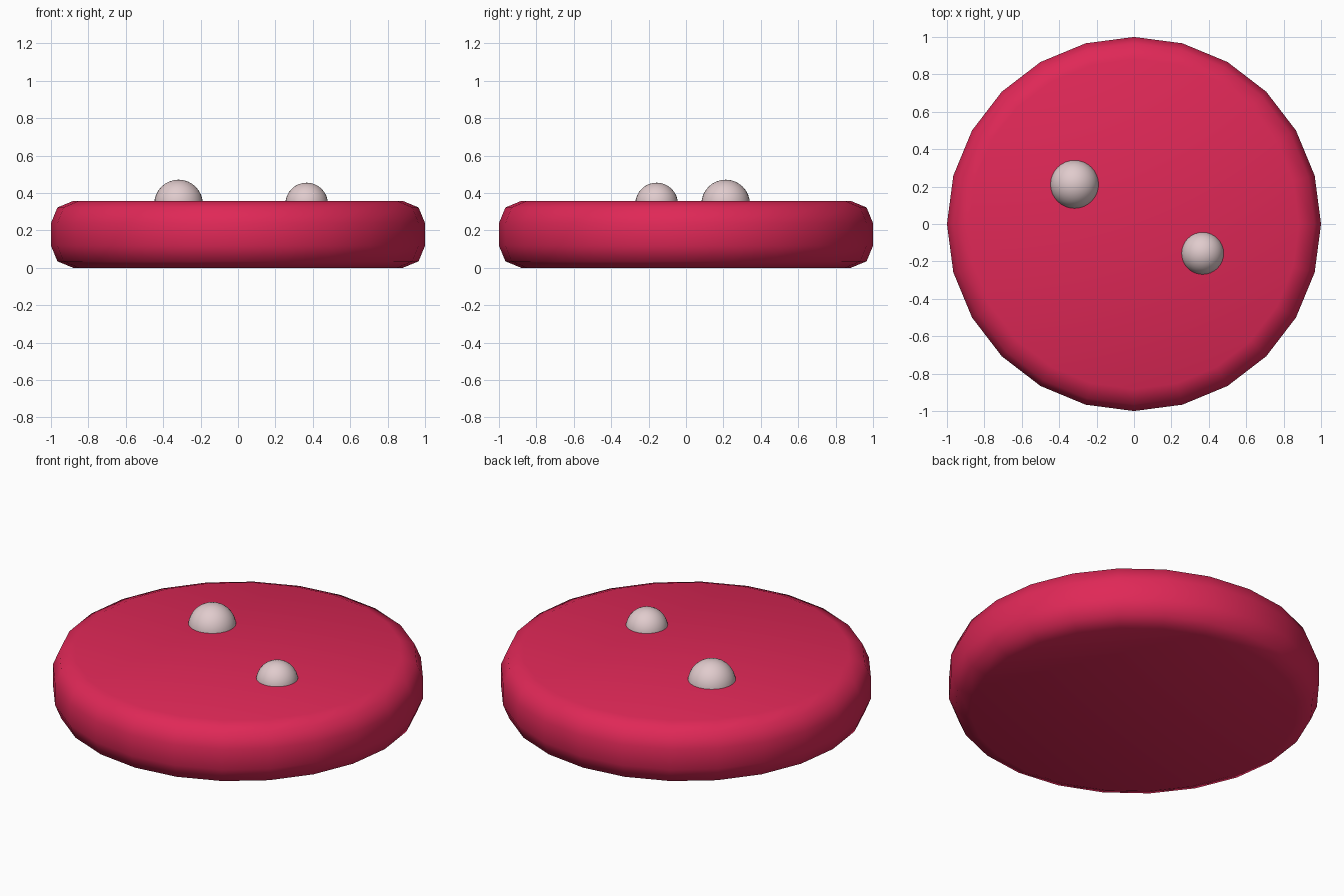
import bpy, bmesh, math

if "Cube" in bpy.data.objects:
    bpy.data.objects.remove(bpy.data.objects["Cube"])


def material(name, colour):
    m = bpy.data.materials.new(name)
    m.diffuse_color = (*colour, 1)
    m.use_nodes = True
    m.node_tree.nodes["Principled BSDF"].inputs["Base Color"].default_value = m.diffuse_color
    return m


red = material("crimson", (0.74, 0.021, 0.095))
pale = material("pale pink grey", (0.75, 0.60, 0.61))


def finish(name, bm, mat):
    bmesh.ops.recalc_face_normals(bm, faces=bm.faces)
    mesh = bpy.data.meshes.new(name)
    bm.to_mesh(mesh)
    bm.free()
    mesh.materials.append(mat)
    for p in mesh.polygons:
        p.use_smooth = True
    obj = bpy.data.objects.new(name, mesh)
    bpy.context.collection.objects.link(obj)


# Round disc: 24 sides, rounded rim, flat caps
H, B, SIDES = 0.357, 0.118, 24
k = B * (1 - math.sqrt(0.5))
profile = [(1 - B, 0), (1 - k, k), (1, B), (1, H - B), (1 - k, H - k), (1 - B, H)]
bm = bmesh.new()
rings = [[bm.verts.new((r * math.cos(2 * math.pi * i / SIDES),
                        r * math.sin(2 * math.pi * i / SIDES), z))
          for i in range(SIDES)] for r, z in profile]
for a, b in zip(rings, rings[1:]):
    for i in range(SIDES):
        j = (i + 1) % SIDES
        bm.faces.new((a[i], a[j], b[j], b[i]))
bm.faces.new(rings[0][::-1])
bm.faces.new(rings[-1])
finish("disc", bm, red)

# Two balls half sunk in the top
for name, x, y, r in (("large_ball", -0.318, 0.212, 0.13),
                      ("small_ball", 0.367, -0.157, 0.114)):
    bm = bmesh.new()
    bmesh.ops.create_uvsphere(bm, u_segments=32, v_segments=16, radius=r)
    bmesh.ops.translate(bm, verts=bm.verts, vec=(x, y, 0.341))
    finish(name, bm, pale)
